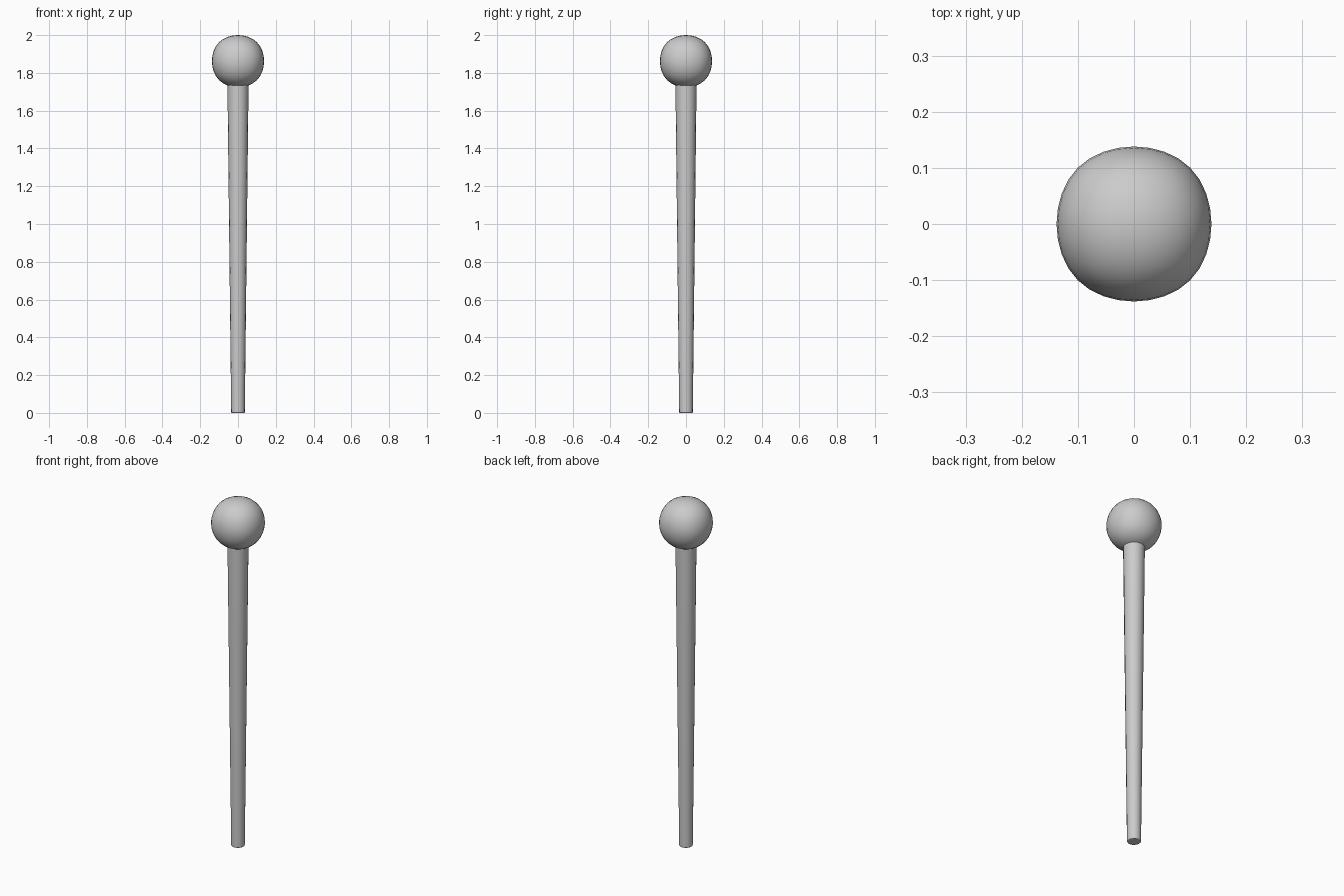
import bpy

if "Cube" in bpy.data.objects:
    bpy.data.objects.remove(bpy.data.objects["Cube"])

# Tapered shaft, narrow at the foot and tucked into the ball at the top
bpy.ops.mesh.primitive_cone_add(vertices=16, radius1=0.036, radius2=0.056,
                                depth=1.75, location=(0, 0, 0.875))
shaft = bpy.context.object
shaft.name = "shaft"
bevel = shaft.modifiers.new("soft_rim", 'BEVEL')
bevel.width = 0.004
bevel.segments = 2
bevel.limit_method = 'ANGLE'
bevel.angle_limit = 1.0
bpy.ops.object.shade_smooth_by_angle()

# Ball knob: a cube rounded by subdivision
bpy.ops.mesh.primitive_cube_add(size=0.329, location=(0, 0, 1.862))
knob = bpy.context.object
knob.name = "ball_knob"
sub = knob.modifiers.new("round", 'SUBSURF')
sub.levels = sub.render_levels = 3
bpy.ops.object.shade_smooth()
